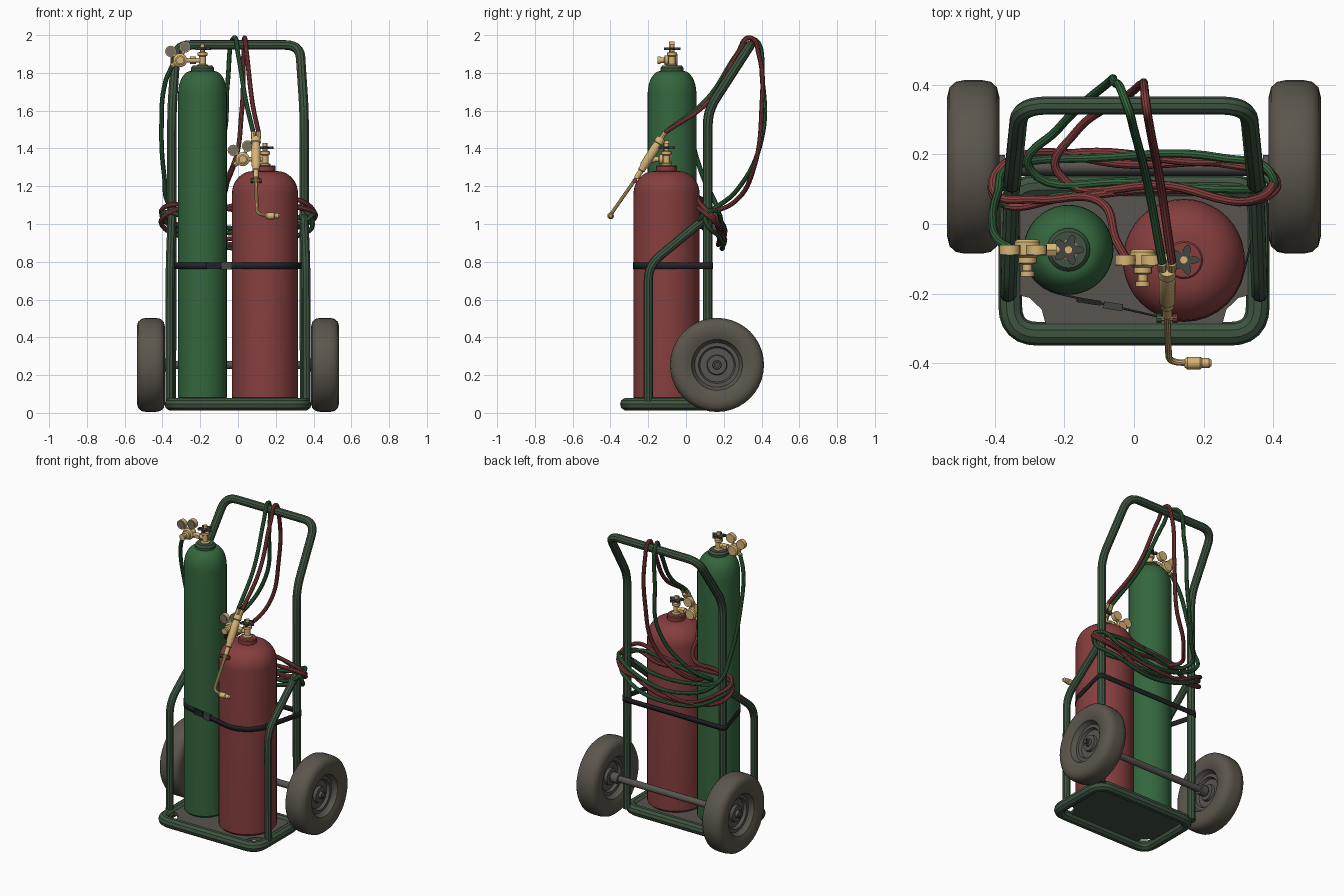
import bpy, bmesh, math
from mathutils import Vector, Matrix

if "Cube" in bpy.data.objects:
    bpy.data.objects.remove(bpy.data.objects["Cube"])


def material(name, rgb):
    m = bpy.data.materials.new(name)
    lin = [(c / 255 / 12.92) if c < 11 else ((c / 255 + 0.055) / 1.055) ** 2.4 for c in rgb]
    m.diffuse_color = (*lin, 1)
    m.use_nodes = True
    m.node_tree.nodes["Principled BSDF"].inputs["Base Color"].default_value = m.diffuse_color
    return m


FRAME = material("frame green", (62, 84, 64))
GREEN = material("cylinder green", (52, 102, 62))
RED = material("cylinder red", (134, 62, 62))
BRASS = material("brass", (214, 180, 118))
RUBBER = material("worn rubber", (92, 86, 76))
PLATE = material("dusty steel", (88, 84, 78))
BLACK = material("black strap", (34, 34, 37))
DARK = material("dark iron", (66, 70, 66))
DIAL = material("dial grey", (118, 112, 98))


def finish(name, bm, *mats):
    bmesh.ops.recalc_face_normals(bm, faces=bm.faces)
    me = bpy.data.meshes.new(name)
    bm.to_mesh(me)
    bm.free()
    for m in mats:
        me.materials.append(m)
    ob = bpy.data.objects.new(name, me)
    bpy.context.collection.objects.link(ob)
    return ob


def lathe(name, profile, mat, origin, axis=(0, 0, 1), seg=24):
    """Spin (radius, height) points around an axis through origin."""
    bm = bmesh.new()
    vs = [bm.verts.new((r, 0, h)) for r, h in profile]
    es = [bm.edges.new(p) for p in zip(vs, vs[1:])]
    bmesh.ops.spin(bm, geom=vs + es, cent=(0, 0, 0), axis=(0, 0, 1),
                   angle=2 * math.pi, steps=seg, use_duplicate=False)
    bmesh.ops.remove_doubles(bm, verts=bm.verts, dist=1e-5)
    rot = Vector((0, 0, 1)).rotation_difference(Vector(axis)).to_matrix().to_4x4()
    bm.transform(Matrix.Translation(origin) @ rot)
    return finish(name, bm, mat)


def rod(name, a, b, r, mat, seg=16):
    d = Vector(b) - Vector(a)
    return lathe(name, [(0, 0), (r, 0), (r, d.length), (0, d.length)], mat, a, d.normalized(), seg)


def tube(name, pts, r, mat, smooth=False, closed=False, res=3):
    """Round tube along points, as straight runs or a smooth curve."""
    cu = bpy.data.curves.new(name, 'CURVE')
    cu.dimensions = '3D'
    cu.bevel_depth, cu.bevel_resolution, cu.use_fill_caps = r, res, True
    cu.resolution_u = 8
    sp = cu.splines.new('BEZIER' if smooth else 'POLY')
    if smooth:
        sp.bezier_points.add(len(pts) - 1)
        for bp, p in zip(sp.bezier_points, pts):
            bp.co = p
            bp.handle_left_type = bp.handle_right_type = 'AUTO'
    else:
        sp.points.add(len(pts) - 1)
        for sp_p, p in zip(sp.points, pts):
            sp_p.co = (*p, 1)
    sp.use_cyclic_u = closed
    tmp = bpy.data.objects.new(name + "_path", cu)
    bpy.context.collection.objects.link(tmp)
    bpy.context.view_layer.update()
    me = bpy.data.meshes.new_from_object(tmp.evaluated_get(bpy.context.evaluated_depsgraph_get()))
    bpy.data.objects.remove(tmp)
    me.materials.clear()
    me.materials.append(mat)
    ob = bpy.data.objects.new(name, me)
    bpy.context.collection.objects.link(ob)
    return ob


def fillet(pts, rad, closed=False, n=6):
    """Round the corners of a polyline."""
    pts = [Vector(p) for p in pts]
    out = []
    for i, p in enumerate(pts):
        if not closed and i in (0, len(pts) - 1):
            out.append(p)
            continue
        a = p + (pts[i - 1] - p).normalized() * rad
        b = p + (pts[(i + 1) % len(pts)] - p).normalized() * rad
        for k in range(n + 1):
            t = k / n
            out.append(a * (1 - t) ** 2 + p * 2 * t * (1 - t) + b * t * t)
    return out


# Frame: base loop, handle with uprights, side braces
tube("base_loop", fillet([(-.355, -.315, .046), (.355, -.315, .046), (.355, .108, .046), (-.355, .108, .046)],
                         .08, True), .034, FRAME, closed=True)
half = [(.352, .115, .05), (.35, .115, 1.6), (.327, .34, 1.948)]
tube("handle_frame", fillet(half + [(-x, y, z) for x, y, z in reversed(half)], .08), .026, FRAME)
for s, side in ((1, "right"), (-1, "left")):
    tube(side + "_brace", fillet([(s * .362, -.2, .05), (s * .36, -.2, .78), (s * .35, .115, 1.04)], .08),
         .024, FRAME)

# Base plate with cut front corners, painted underneath
bm = bmesh.new()
edge = [(.345, .1), (.345, -.2), (.3, -.212), (.265, -.245), (.25, -.3)]
f = bm.faces.new([bm.verts.new((x, y, .045)) for x, y in edge + [(-x, y) for x, y in reversed(edge)]])
ext = bmesh.ops.extrude_face_region(bm, geom=[f])
bmesh.ops.translate(bm, vec=(0, 0, .02), verts=[v for v in ext['geom'] if isinstance(v, bmesh.types.BMVert)])
for f in bm.faces:
    f.material_index = int(f.calc_center_median().z < .05)
finish("base_plate", bm, PLATE, FRAME)

# Wheels and axle
WY, WZ = .164, .254
tire = [(.128, .045), (.135, .06), (.16, .07), (.2, .075), (.228, .068), (.244, .05), (.249, .025)]
rim = [(0, .048), (.022, .048), (.024, .03), (.05, .03), (.054, .012), (.09, .012), (.098, .03), (.118, .03), (.13, .048)]
for s, side in ((1, "right"), (-1, "left")):
    c = (s * .461, WY, WZ)
    lathe(side + "_tire", tire + [(r, -h) for r, h in reversed(tire)], RUBBER, c, (s, 0, 0), 40)
    lathe(side + "_rim", rim + [(r, -h) for r, h in reversed(rim)], PLATE, c, (s, 0, 0), 32)
    rod(side + "_hub_cap", (s * .49, WY, WZ), (s * .522, WY, WZ), .016, DARK, 8)
    rod(side + "_axle_collar", (s * .37, WY, WZ), (s * .42, WY, WZ), .034, PLATE)
rod("axle", (-.47, WY, WZ), (.47, WY, WZ), .021, PLATE)


# Gas cylinders
def gas_cylinder(name, r, z0, shoulder, top, neck, mat, c):
    prof = [(0, z0), (r - .015, z0), (r, z0 + .015)]
    for k in range(9):
        a = k / 8 * math.pi / 2
        prof.append((neck + (r - neck) * math.cos(a), shoulder + (top - shoulder) * math.sin(a)))
    lathe(name, prof + [(0, top)], mat, (*c, 0), seg=40)


GC, RC = (-.188, -.074), (.143, -.103)
gas_cylinder("green_cylinder", .129, .066, 1.69, 1.81, .06, GREEN, GC)
lathe("green_neck", [(.062, 1.78), (.062, 1.825), (.052, 1.838), (0, 1.838)], FRAME, (*GC, 0))
gas_cylinder("red_cylinder", .175, .066, 1.16, 1.28, .065, RED, RC)
lathe("red_neck", [(.055, 1.26), (.055, 1.305), (.05, 1.311), (0, 1.311)], RED, (*RC, 0))


# Valve, star handwheel and twin-gauge regulator
def valve_set(name, c, z, dx):
    x, y = c
    lathe(name + "_valve", [(.028, 0), (.028, .015), (.018, .02), (.018, .06), (.026, .065), (.026, .08),
                            (.012, .085), (.012, .125), (0, .125)], BRASS, (x, y, z - .005), seg=16)
    bm = bmesh.new()
    pts = [(.034 + .012 * math.cos(5 * a), a) for a in (k * math.pi / 15 for k in range(30))]
    rings = [[bm.verts.new((x + r * math.cos(a), y + r * math.sin(a), h)) for r, a in pts]
             for h in (z + .088, z + .102)]
    for ring in rings:
        bm.faces.new(ring)
    for i in range(30):
        j = (i + 1) % 30
        bm.faces.new((rings[0][i], rings[0][j], rings[1][j], rings[1][i]))
    finish(name + "_handwheel", bm, DARK)
    rx, rz = x + dx, z + .035
    rod(name + "_outlet", (x, y, rz), (rx, y, rz), .013, BRASS)
    rod(name + "_outlet_nut", (x - .035, y, rz), (x - .065, y, rz), .021, BRASS, 6)
    lathe(name + "_regulator", [(0, -.03), (.03, -.03), (.037, -.022), (.037, .015), (.026, .022), (.026, .038),
                                (.014, .042), (.014, .06), (.02, .062), (.02, .076), (0, .076)],
          BRASS, (rx, y, rz), (0, -1, 0), 20)
    rod(name + "_hose_fitting", (rx, y, rz), (rx - .045, y, rz - .03), .014, BRASS, 8)
    for i, (gx, gz) in enumerate(((-.05, .047), (.026, .07))):
        g = Vector((rx + gx, y, rz + gz))
        rod(f"{name}_gauge_stem_{i}", (rx, y, rz), g, .009, BRASS, 8)
        rod(f"{name}_gauge_{i}", g + Vector((0, .014, 0)), g - Vector((0, .014, 0)), .03, BRASS, 20)
        rod(f"{name}_dial_{i}", g - Vector((0, .013, 0)), g - Vector((0, .017, 0)), .026, DIAL, 20)


valve_set("green", GC, 1.832, -.118)
valve_set("red", RC, 1.308, -.118)

# Strap around both cylinders and the uprights
bm = bmesh.new()
for (cx, cy), r in ((GC, .132), (RC, .178), ((.351, .115), .029), ((-.351, .115), .029)):
    for k in range(32):
        a = k * math.pi / 16
        for z in (.763, .795):
            bm.verts.new((cx + r * math.cos(a), cy + r * math.sin(a), z))
hull = bmesh.ops.convex_hull(bm, input=bm.verts)
bmesh.ops.delete(bm, geom=list({v for v in hull['geom_interior'] if isinstance(v, bmesh.types.BMVert)}),
                 context='VERTS')
bm.normal_update()
bmesh.ops.delete(bm, geom=[f for f in bm.faces if abs(f.normal.z) > .5], context='FACES')
strap = finish("strap", bm, BLACK)
strap.modifiers.new("thickness", 'SOLIDIFY').thickness = .006
for name, bx, size, mat in (("strap_buckle", -.06, (.055, .02, .042), DARK), ("strap_ratchet", -.13, (.07, .014, .036), BLACK)):
    bm = bmesh.new()
    bmesh.ops.create_cube(bm, size=1)
    bm.transform(Matrix.Translation((bx, -.222 - .2 * (bx + .13), .779)) @ Matrix.Rotation(-.15, 4, 'Z')
                 @ Matrix.Diagonal((*size, 1)))
    finish(name, bm, mat)

# Torch: handle, valves, bent tube and tip
top, low = Vector((.095, -.13, 1.455)), Vector((.095, -.255, 1.255))
d = (low - top).normalized()
lathe("torch_handle", [(0, 0), (.024, 0), (.026, .03), (.021, .035), (.024, .06), (.024, .17), (.019, .18),
                       (.019, .2), (.014, .205), (.014, .25), (0, .25)], BRASS, top, d, 16)
for s, m in ((1, RED), (-1, GREEN)):
    rod("torch_fitting", top + Vector((s * .014, 0, 0)), top + Vector((s * .014, 0, 0)) - d * .035, .013, BRASS, 8)
    k = low + d * .03
    rod("torch_knob_stem", k, k + Vector((s * .02, 0, 0)), .007, BRASS, 8)
    rod("torch_knob", k + Vector((s * .016, 0, 0)), k + Vector((s * .03, 0, 0)), .013, m, 10)
tube("torch_tube", fillet([low, (.1, -.395, 1.055), (.17, -.4, 1.043)], .03), .0095, BRASS)
lathe("torch_tip", [(0, 0), (.012, 0), (.018, .008), (.018, .045), (.014, .05), (.014, .07), (.008, .078), (0, .078)],
      BRASS, (.145, -.399, 1.043), (1, 0, 0), 12)

# Hoses: from regulator, coiled round the uprights, over the handle to the torch
tube("red_hose", [
    (-.02, -.103, 1.315), (-.05, -.05, 1.24), (-.1, .065, 1.14), (-.28, .07, 1.11), (-.4, .09, 1.08),
    (-.36, .18, 1.02), (0, .17, .89), (.28, .17, .98), (.41, .12, 1.04), (.36, .07, 1.08), (.12, .1, 1.06),
    (-.2, .075, 1.09), (-.38, .06, 1.05), (-.4, .13, .99), (-.2, .2, .92), (.15, .18, .96), (.39, .15, 1.03),
    (.36, .075, 1.11), (.1, .11, 1.12), (-.22, .15, 1.07), (-.17, .26, 1.12), (-.03, .36, 1.3), (.02, .4, 1.6),
    (.03, .385, 1.9), (.035, .34, 1.986), (.045, .28, 1.91), (.075, .12, 1.65), (.109, -.11, 1.485)],
    .0125, RED, smooth=True)
tube("green_hose", [
    (-.345, -.074, 1.845), (-.385, -.05, 1.75), (-.405, .01, 1.52), (-.39, .09, 1.25), (-.36, .16, 1.1),
    (-.1, .19, .96), (.25, .19, 1.0), (.4, .13, 1.07), (.36, .07, 1.02), (.15, .1, .98), (-.2, .08, 1.0),
    (-.39, .075, 1.06), (-.37, .16, 1.0), (0, .19, .87), (.32, .17, .94), (.395, .11, 1.0), (.3, .1, 1.1),
    (0, .12, 1.09), (-.3, .16, 1.09), (-.22, .27, 1.18), (-.08, .4, 1.45), (-.055, .405, 1.75),
    (-.02, .34, 1.986), (0, .27, 1.9), (.04, .11, 1.66), (.081, -.11, 1.485)],
    .0125, GREEN, smooth=True)

# Smooth the round surfaces, keep hard edges
bpy.ops.object.select_all(action='SELECT')
bpy.context.view_layer.objects.active = strap
bpy.ops.object.shade_smooth_by_angle(angle=math.radians(35))
